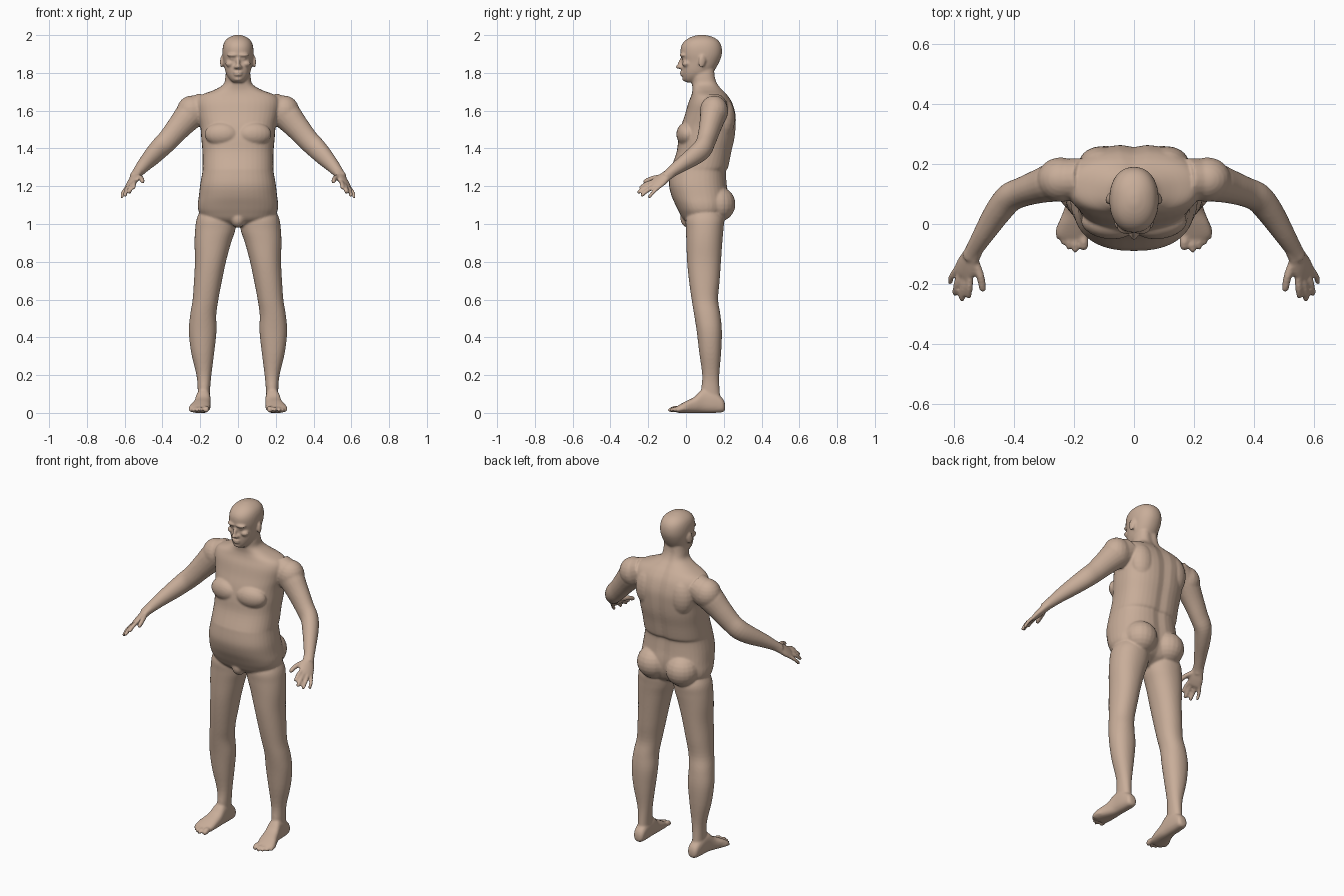
import bpy, bmesh, math
from mathutils import Vector, Matrix

bm = bmesh.new()
X, Y, Z = Vector((1, 0, 0)), Vector((0, 1, 0)), Vector((0, 0, 1))


def spline(rows, k=4):
    """Catmull-Rom refinement of a list of number rows."""
    out = []
    for i in range(len(rows) - 1):
        p0, p1, p2 = rows[max(i - 1, 0)], rows[i], rows[i + 1]
        p3 = rows[min(i + 2, len(rows) - 1)]
        for j in range(k):
            t = j / k
            out.append([0.5 * (2 * b + (c - a) * t + (2 * a - 5 * b + 4 * c - d) * t * t
                               + (3 * b - a - 3 * c + d) * t ** 3)
                        for a, b, c, d in zip(p0, p1, p2, p3)])
    return out + [list(rows[-1])]


def ring(c, u, v, a, b, n=2.0, groove=0.0, seg=40):
    """Superellipse section; groove dents it at the +v side."""
    pts = []
    for i in range(seg):
        t = 2 * math.pi * i / seg
        cs, sn = math.cos(t), math.sin(t)
        px = a * math.copysign(abs(cs) ** (2 / n), cs)
        py = b * math.copysign(abs(sn) ** (2 / n), sn)
        if sn > 0:
            py -= groove * math.exp(-(px / 0.025) ** 2)
        pts.append(c + u * px + v * py)
    return pts


def add_mirror(verts):
    faces = list({f for v in verts for f in v.link_faces})
    dup = bmesh.ops.duplicate(bm, geom=faces)["geom"]
    for v in (g for g in dup if isinstance(g, bmesh.types.BMVert)):
        v.co.x *= -1


def loft(rings, mirror=False):
    vs = [[bm.verts.new(p) for p in r] for r in rings]
    n = len(vs[0])
    for a, b in zip(vs, vs[1:]):
        for i in range(n):
            bm.faces.new((a[i], a[(i + 1) % n], b[(i + 1) % n], b[i]))
    bm.faces.new(vs[0][::-1])
    bm.faces.new(vs[-1])
    if mirror:
        add_mirror([v for r in vs for v in r])


def stack(rows, n=2.2, groove=0.0):
    """Rows of (z, half width, front y, back y)."""
    loft([ring(Vector((0, (f + b) / 2, z)), X, Y, w, (b - f) / 2, n, groove)
          for z, w, f, b in spline(rows)])


def tube(path, side=Z):
    """Rows of (x, y, z, radius along side, other radius), mirrored."""
    rows = spline(path)
    pts = [Vector(r[:3]) for r in rows]
    rings = []
    for i, r in enumerate(rows):
        t = (pts[min(i + 1, len(pts) - 1)] - pts[max(i - 1, 0)]).normalized()
        u = (side - t * side.dot(t)).normalized()
        rings.append(ring(pts[i], u, t.cross(u), r[3], r[4], seg=20))
    loft(rings, True)


def finger(a, b, c, r):
    a, b, c = Vector(a), Vector(b), Vector(c)
    e = c - (c - b).normalized() * r * 0.6
    tube([(*a, r, r), (*b, r, r), (*e, r * .85, r * .85), (*c, r * .3, r * .3)], Vector((.7, .5, -.5)))


def blob(c, r, mirror=False, rx=0.0, rz=0.0):
    m = (Matrix.Translation(c) @ Matrix.Rotation(rz, 4, 'Z') @ Matrix.Rotation(rx, 4, 'X')
         @ Matrix.Diagonal((*r, 1)))
    vs = bmesh.ops.create_uvsphere(bm, u_segments=20, v_segments=12, radius=1, matrix=m)["verts"]
    if mirror:
        add_mirror(vs)


# Torso and neck
stack([(.985, .05, .04, .13), (1.02, .17, -.01, .19), (1.06, .205, -.035, .215),
       (1.10, .213, -.055, .225), (1.15, .207, -.077, .226), (1.21, .2, -.09, .218),
       (1.28, .188, -.083, .214), (1.30, .188, -.078, .226), (1.38, .188, -.05, .242),
       (1.45, .194, -.04, .258), (1.52, .2, -.025, .265), (1.58, .215, -.005, .264),
       (1.64, .222, .012, .247), (1.68, .2, .028, .222), (1.71, .125, .034, .195),
       (1.74, .077, .032, .172), (1.78, .067, .03, .158), (1.84, .06, .03, .155)],
      2.4, .009)
blob((.088, .0, 1.475), (.09, .05, .062), True, rz=.15)      # chest
blob((.095, .165, 1.105), (.095, .097, .095), True)          # buttocks
blob((.11, .2, 1.56), (.075, .06, .11), True)                # shoulder blades
blob((0, .015, 1.03), (.04, .045, .05))                      # groin

# Head
stack([(1.75, .026, .0, .045), (1.765, .043, -.014, .09), (1.79, .06, -.02, .13),
       (1.82, .07, -.022, .155), (1.86, .077, -.02, .177), (1.9, .082, -.028, .19),
       (1.94, .08, -.026, .188), (1.97, .068, -.006, .172), (1.99, .044, .027, .142),
       (2.001, .014, .065, .1)])
blob((0, -.03, 1.853), (.01, .012, .032), rx=-.35)           # nose bridge
blob((0, -.037, 1.832), (.014, .018, .011))                  # nose tip
blob((.014, -.026, 1.83), (.009, .012, .009), True)          # nostrils
blob((.03, -.019, 1.894), (.03, .016, .008), True, rz=.25)   # brows
blob((.031, -.011, 1.874), (.013, .011, .008), True)         # eyes
blob((.046, -.001, 1.848), (.022, .018, .016), True, rz=.5)  # cheeks
blob((0, -.021, 1.803), (.024, .012, .006))                  # upper lip
blob((0, -.02, 1.79), (.021, .012, .006))                    # lower lip
blob((0, -.007, 1.768), (.022, .014, .012))                  # chin
blob((.086, .085, 1.86), (.008, .02, .034), True, rx=-.15, rz=.3)   # ears

# Legs: z, inner x, outer x, front y, back y
legs = [(1.09, .05, .19, .03, .17), (1.03, .012, .218, .0, .2), (.97, .014, .227, .0, .198),
        (.9, .037, .23, .002, .192), (.8, .064, .228, .006, .185), (.7, .085, .233, .016, .178),
        (.6, .104, .24, .03, .17), (.52, .115, .253, .043, .182), (.43, .114, .26, .057, .19),
        (.32, .126, .248, .07, .186), (.2, .141, .22, .086, .176), (.12, .148, .213, .08, .178),
        (.05, .15, .213, .08, .185)]
loft([ring(Vector(((i + o) / 2, (f + b) / 2, z)), X, Y, (o - i) / 2, (b - f) / 2, 2.15)
      for z, i, o, f, b in spline(legs)], True)

# Feet: y, centre x, half width, bottom z, top z
feet = [(.207, .18, .014, .018, .045), (.195, .18, .03, .004, .075), (.15, .182, .036, 0, .11),
        (.09, .184, .039, 0, .125), (.045, .19, .045, 0, .085), (0, .2, .053, 0, .062),
        (-.035, .206, .054, 0, .043), (-.056, .202, .044, .004, .03)]
loft([ring(Vector((x, y, (b + t) / 2)), X, Z, w, (t - b) / 2, 2.5)
      for y, x, w, b, t in spline(feet)], True)
for x, y, r in ((.168, -.088, .016), (.196, -.096, .011), (.217, -.086, .0105),
                (.236, -.07, .01), (.252, -.05, .01)):
    finger((x * .8 + .04, y + .055, .02), (x, y + .03, .022), (x, y, .012), r)

# Arms
blob((.245, .148, 1.597), (.08, .075, .083), True)
tube([(.17, .15, 1.625, .075, .07), (.245, .145, 1.585, .08, .07), (.31, .128, 1.515, .067, .058),
      (.37, .108, 1.445, .058, .05), (.415, .088, 1.4, .056, .049), (.455, .04, 1.358, .05, .045),
      (.5, -.03, 1.31, .038, .036), (.537, -.09, 1.265, .027, .028), (.55, -.112, 1.247, .027, .027)])

# Hands: palm, four fingers, thumb
across = Vector((.7, .5, -.5))
tube([(.53, -.08, 1.272, .03, .025), (.545, -.11, 1.249, .034, .021), (.558, -.14, 1.226, .042, .019),
      (.57, -.165, 1.206, .041, .015), (.574, -.174, 1.199, .034, .01)], across)
finger((.546, -.165, 1.227), (.55, -.21, 1.212), (.553, -.247, 1.187), .0115)
finger((.56, -.165, 1.215), (.571, -.217, 1.192), (.575, -.257, 1.163), .0115)
finger((.576, -.155, 1.204), (.593, -.203, 1.178), (.598, -.238, 1.147), .011)
finger((.59, -.145, 1.194), (.609, -.175, 1.166), (.616, -.2, 1.137), .01)
finger((.535, -.115, 1.252), (.514, -.172, 1.243), (.504, -.226, 1.222), .0135)

# Fuse every part into one smooth skin
bmesh.ops.recalc_face_normals(bm, faces=bm.faces)
mesh = bpy.data.meshes.new("body")
bm.to_mesh(mesh)
bm.free()
body = bpy.data.objects.new("body", mesh)
bpy.context.collection.objects.link(body)
fuse = body.modifiers.new("fuse", 'REMESH')
fuse.mode = 'VOXEL'
fuse.voxel_size = .006
fuse.use_smooth_shade = True
soften = body.modifiers.new("soften", 'SMOOTH')
soften.factor = .5
soften.iterations = 5

skin = bpy.data.materials.new("skin")
skin.diffuse_color = (.58, .42, .32, 1)
mesh.materials.append(skin)
